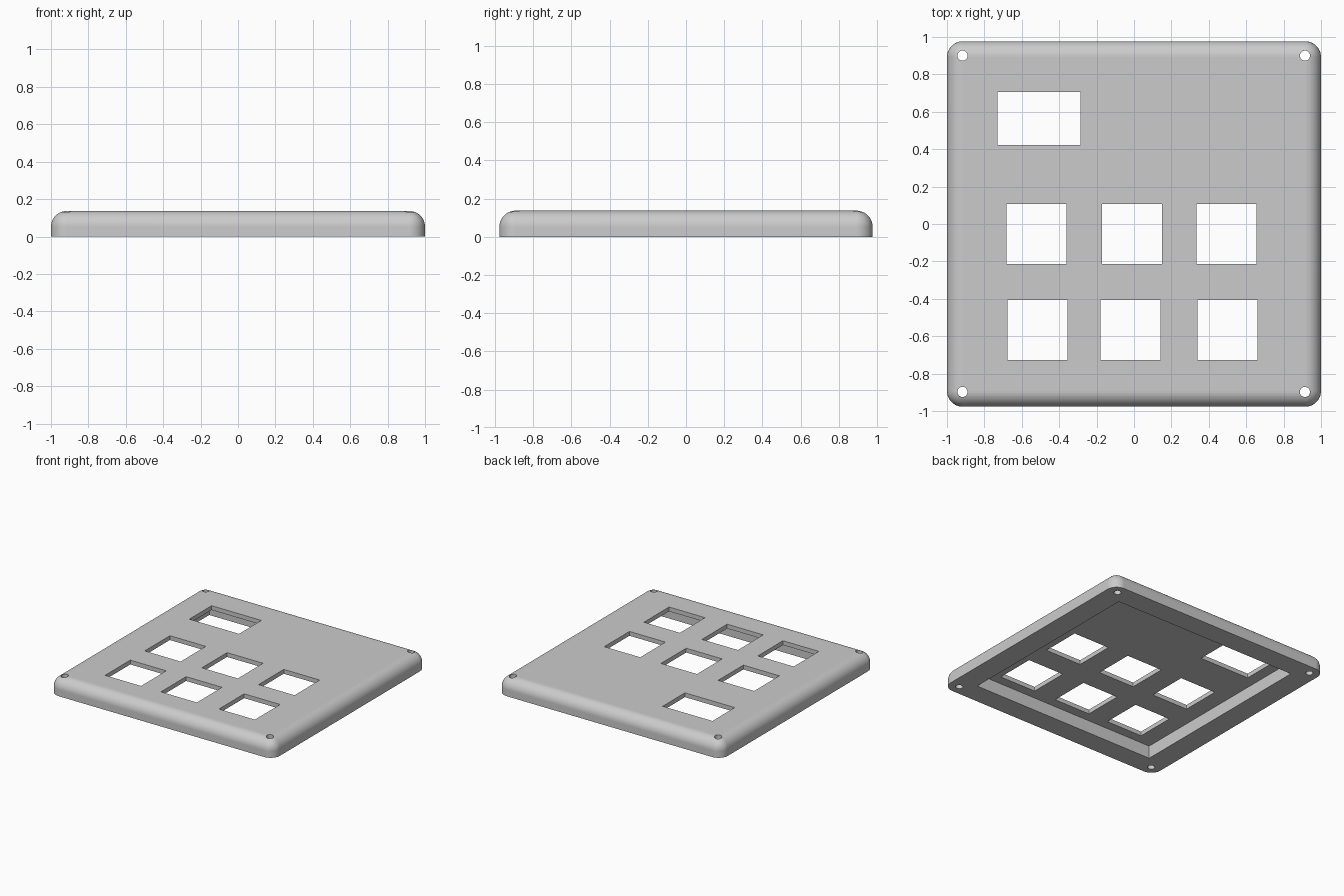
import bpy
import bmesh
import math
from mathutils import Matrix

default = bpy.data.objects.get("Cube")
if default:
    bpy.data.objects.remove(default, do_unlink=True)

HALF_X, HALF_Y, HEIGHT = 1.0, 0.977, 0.137
FILLET = 0.085
CAVITY_TOP = 0.102

grey = bpy.data.materials.new("light grey plastic")
grey.use_nodes = True
colour = (0.6, 0.6, 0.6, 1)
grey.diffuse_color = colour
grey.node_tree.nodes["Principled BSDF"].inputs["Base Color"].default_value = colour


def make_object(name, bm):
    mesh = bpy.data.meshes.new(name)
    bm.to_mesh(mesh)
    bm.free()
    mesh.materials.append(grey)
    obj = bpy.data.objects.new(name, mesh)
    bpy.context.collection.objects.link(obj)
    return obj


def box(x0, x1, y0, y1, z0, z1):
    bm = bmesh.new()
    bmesh.ops.create_cube(bm, size=1)
    bmesh.ops.scale(bm, vec=(x1 - x0, y1 - y0, z1 - z0), verts=bm.verts)
    bmesh.ops.translate(bm, vec=((x0 + x1) / 2, (y0 + y1) / 2, (z0 + z1) / 2), verts=bm.verts)
    return bm


# Cover body: every edge rounded except those of the flat underside
body = box(-HALF_X, HALF_X, -HALF_Y, HALF_Y, 0, HEIGHT)
rounded = [e for e in body.edges if max(v.co.z for v in e.verts) > HEIGHT / 2]
bmesh.ops.bevel(body, geom=rounded, offset=FILLET, segments=10, profile=0.5,
                affect='EDGES', clamp_overlap=True)
cover = make_object("cover_plate", body)

# Hollow underside
cutters = [make_object("cavity_cutter", box(-0.82, 0.82, -0.805, 0.805, -0.1, CAVITY_TOP))]

# Display window, then two rows of three button windows
cutters.append(make_object("display_cutter", box(-0.73, -0.286, 0.422, 0.706, 0.05, 0.3)))
size = 0.321
for row_y, columns in ((-0.215, (-0.682, -0.172, 0.334)), (-0.727, (-0.677, -0.179, 0.339))):
    for x in columns:
        cutters.append(make_object("button_cutter", box(x, x + size, row_y, row_y + size, 0.05, 0.3)))

# Corner screw holes
for x in (-0.917, 0.914):
    for y in (-0.898, 0.9):
        bm = bmesh.new()
        bmesh.ops.create_cone(bm, cap_ends=True, segments=32, radius1=0.027, radius2=0.027,
                              depth=0.6, matrix=Matrix.Translation((x, y, 0.1)))
        cutters.append(make_object("screw_hole_cutter", bm))

for cutter in cutters:
    cutter.hide_render = True
    cut = cover.modifiers.new(cutter.name, 'BOOLEAN')
    cut.operation = 'DIFFERENCE'
    cut.solver = 'EXACT'
    cut.object = cutter

# Bake the cuts and discard the cutters
bpy.context.view_layer.update()
graph = bpy.context.evaluated_depsgraph_get()
baked = bpy.data.meshes.new_from_object(cover.evaluated_get(graph))
cover.modifiers.clear()
cover.data = baked
baked.name = "cover_plate"
for cutter in cutters:
    bpy.data.objects.remove(cutter, do_unlink=True)

# Smooth fillets with crisp cut edges and flat faces
bpy.ops.object.select_all(action='DESELECT')
cover.select_set(True)
bpy.context.view_layer.objects.active = cover
bpy.ops.object.shade_smooth_by_angle(angle=math.radians(30))
normals = cover.modifiers.new("flat_face_normals", 'WEIGHTED_NORMAL')
normals.keep_sharp = True
